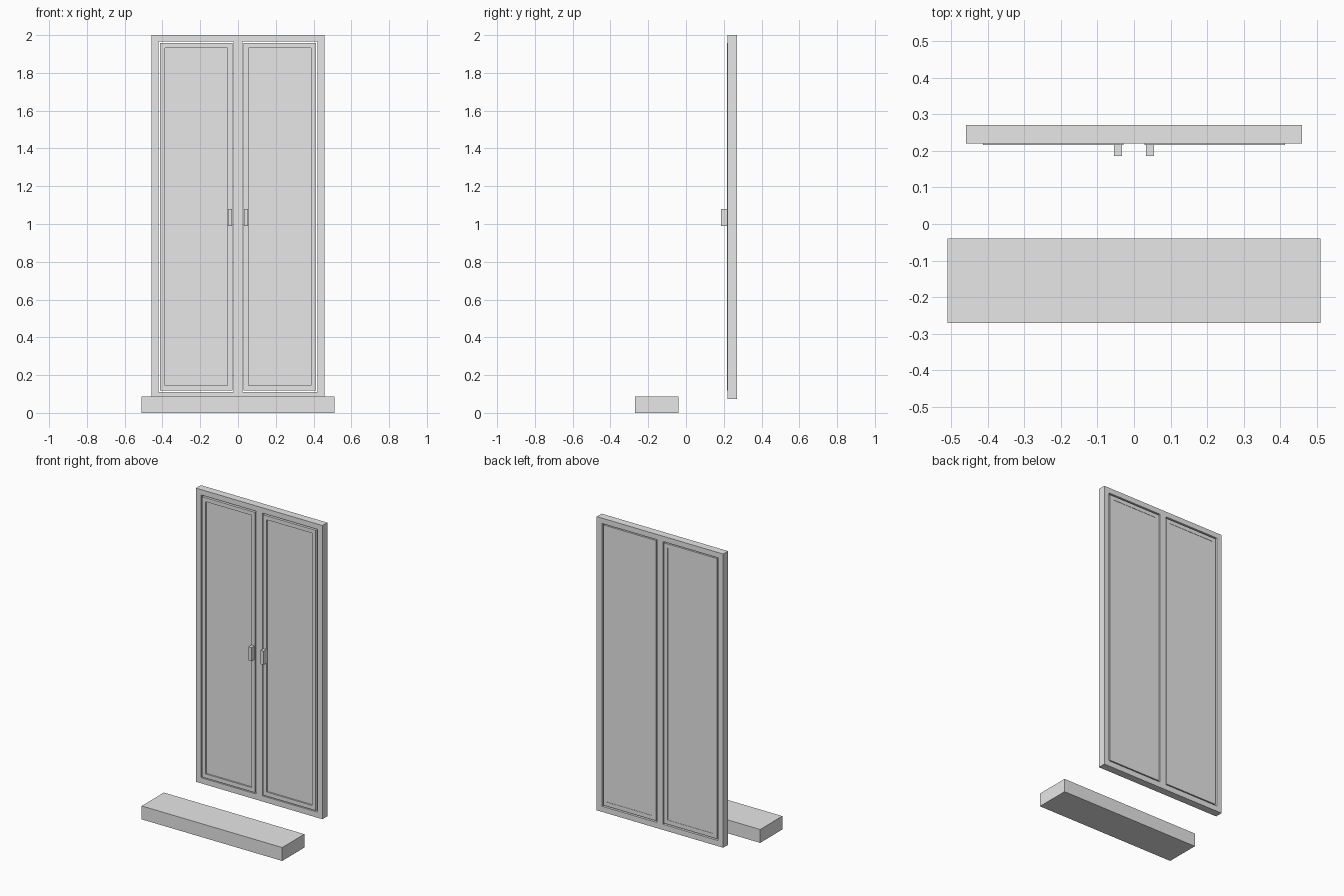
import bpy
import bmesh
from mathutils import Vector

cube = bpy.data.objects.get("Cube")
if cube:
    bpy.data.objects.remove(cube, do_unlink=True)

# One plain grey for every part
GREY = (0.8, 0.8, 0.8, 1.0)
grey = bpy.data.materials.new("light grey")
grey.use_nodes = True
grey.diffuse_color = GREY
grey.node_tree.nodes["Principled BSDF"].inputs["Base Color"].default_value = GREY


def finish(name, bm):
    bmesh.ops.recalc_face_normals(bm, faces=bm.faces[:])
    mesh = bpy.data.meshes.new(name)
    bm.to_mesh(mesh)
    bm.free()
    mesh.materials.append(grey)
    obj = bpy.data.objects.new(name, mesh)
    bpy.context.collection.objects.link(obj)
    return obj


def box(name, x, y, z):
    """Box from three (low, high) ranges."""
    bm = bmesh.new()
    bmesh.ops.create_cube(bm, size=1)
    spans = (x, y, z)
    for v in bm.verts:
        v.co = Vector([lo + (c + 0.5) * (hi - lo) for c, (lo, hi) in zip(v.co, spans)])
    return finish(name, bm)


def pierced_slab(name, xs, zs, front, back):
    """Upright slab over a grid of cells, open where both cell indices are odd."""
    bm = bmesh.new()
    grid = [[bm.verts.new((x, front, z)) for z in zs] for x in xs]
    for i in range(len(xs) - 1):
        for j in range(len(zs) - 1):
            if i % 2 and j % 2:
                continue
            bm.faces.new((grid[i][j], grid[i + 1][j], grid[i + 1][j + 1], grid[i][j + 1]))
    extruded = bmesh.ops.extrude_face_region(bm, geom=bm.faces[:], use_keep_orig=True)
    moved = [g for g in extruded["geom"] if isinstance(g, bmesh.types.BMVert)]
    bmesh.ops.translate(bm, verts=moved, vec=(0, back - front, 0))
    return finish(name, bm)


# Door frame with two openings
pierced_slab("door_frame", (-0.459, -0.422, -0.023, 0.023, 0.422, 0.459),
             (0.073, 0.11, 1.965, 2.0), 0.2195, 0.27)

for side, sign in (("left", 1), ("right", -1)):
    # Door leaf: a slim border around a slightly recessed panel
    xs = sorted(sign * x for x in (0.029, 0.055, 0.386, 0.412))
    zs = (0.118, 0.145, 1.931, 1.957)
    pierced_slab(side + "_door_border", xs, zs, 0.2165, 0.268)
    box(side + "_door_panel", xs[1:3], (0.2265, 0.266), zs[1:3])

    # Handle block
    box(side + "_handle", sorted((sign * 0.033, sign * 0.054)), (0.186, 0.2165), (0.99, 1.08))

# Doorstep standing in front
box("doorstep", (-0.51, 0.51), (-0.27, -0.04), (0, 0.088))
